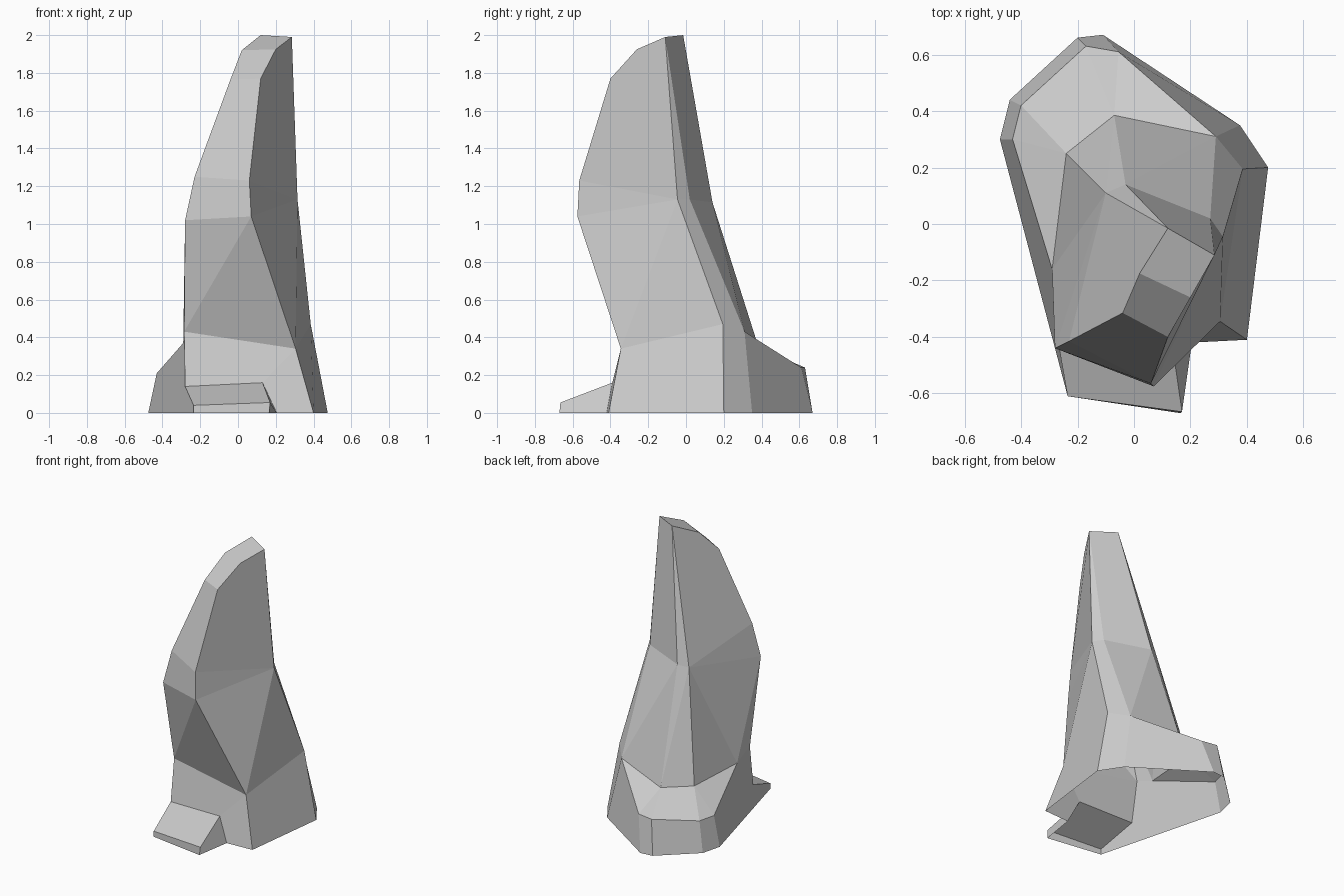
import bpy, bmesh

if "Cube" in bpy.data.objects:
    bpy.data.objects.remove(bpy.data.objects["Cube"])

bm = bmesh.new()


def ring(points):
    return [bm.verts.new(p) for p in points]


def face(*verts):
    bm.faces.new(verts)


def walls(low, high):
    """Join two rows of points with flat four-sided walls."""
    for i in range(len(low) - 1):
        face(low[i], low[i + 1], high[i + 1], high[i])


def loft(low, high):
    """Join two rows of points with a band of triangles."""
    for i in range(len(low) - 1):
        face(low[i], low[i + 1], high[i + 1])
        face(low[i], high[i + 1], high[i])


# Ground outline, running from the front right corner round the back to the left
base = ring([(.40, -.41, 0), (.475, .20, 0), (.375, .35, 0), (-.11, .67, 0),
             (-.20, .66, 0), (-.44, .44, 0), (-.475, .30, 0)])

# Top of the plinth wall, lower at the back
ledge = ring([(.305, -.345, .34), (.385, .195, .47), (.29, .31, .43),
              (-.055, .61, .24), (-.17, .63, .24), (-.40, .42, .21),
              (-.43, .30, .21)])
side_l, front_l = ring([(-.29, -.16, .37), (-.285, -.31, .43)])

# Where the sloping back ledge meets the shaft
hip_b, hip_l = ring([(-.07, .385, .345), (-.24, .25, .35)])

# Leading crest: right and left edges from chest to peak
crest_r = ring([(.07, -.575, 1.04), (.06, -.565, 1.23), (.12, -.40, 1.77),
                (.20, -.26, 1.925), (.285, -.11, 1.99)])
crest_l = ring([(-.28, -.44, 1.02), (-.23, -.415, 1.25), (-.04, -.315, 1.765),
                (.02, -.175, 1.92), (.12, -.015, 2.0)])

# Chest section at the bend
right, back_r, back_l, left = ring([(.315, -.045, 1.13), (.27, .02, 1.13),
                                    (-.03, .14, 1.115), (-.10, .11, 1.10)])

# Plinth walls and the sloping ledge behind the shaft
walls(base, ledge)
face(ledge[2], ledge[3], hip_b)
face(ledge[3], ledge[4], hip_b)
face(ledge[4], ledge[5], hip_l, hip_b)
face(ledge[5], ledge[6], hip_l)
face(ledge[6], side_l, hip_l)

# Shaft from plinth to chest
loft([front_l, ledge[0], ledge[1]], [crest_l[0], crest_r[0], right])
walls([ledge[1], ledge[2]], [right, back_r])
loft([ledge[2], hip_b], [back_r, back_l])
face(hip_b, left, back_l)
face(hip_b, hip_l, left)
face(hip_l, side_l, left)
face(side_l, crest_l[0], left)
face(side_l, front_l, crest_l[0])

# Upper part: crest strip, two flanks and the narrow back
walls(crest_l, crest_r)
face(right, crest_r[1], crest_r[0])
face(right, *crest_r[:0:-1])
face(left, crest_l[0], crest_l[1])
face(left, *crest_l[1:])
face(left, crest_l[-1], back_l)
face(back_r, back_l, crest_l[-1], crest_r[-1])
face(right, back_r, crest_r[-1])

# Low wedge toe at the front, underside left open
hinge = ring([(-.28, -.355, .14), (.13, -.39, .16)])
nose = ring([(-.235, -.61, .04), (.17, -.665, .055)])
sole = ring([(-.235, -.61, 0), (.165, -.67, 0)])
heel = bm.verts.new((.205, -.42, 0))
face(hinge[0], nose[0], nose[1], hinge[1])
face(nose[0], sole[0], sole[1], nose[1])
face(nose[1], sole[1], heel, hinge[1])

# Front and left plinth walls around the toe
face(hinge[1], heel, base[0], ledge[0])
face(hinge[0], hinge[1], ledge[0], front_l)
face(base[6], sole[0], nose[0], hinge[0], front_l, side_l, ledge[6])

bmesh.ops.recalc_face_normals(bm, faces=bm.faces[:])

mesh = bpy.data.meshes.new("standing_stone")
bm.to_mesh(mesh)
bm.free()
stone = bpy.data.objects.new("standing_stone", mesh)
bpy.context.collection.objects.link(stone)
